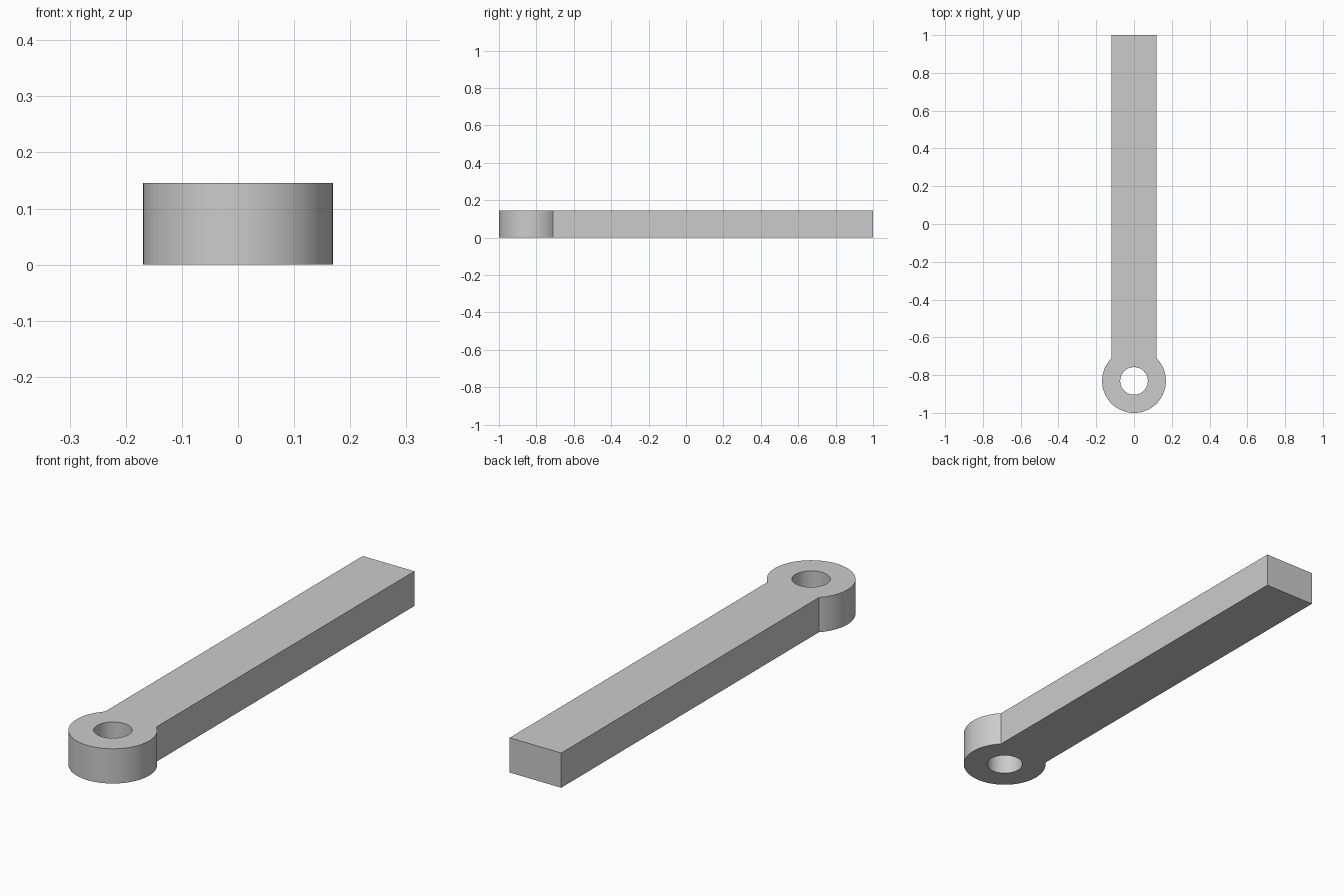
import bpy, bmesh
from math import sin, cos, pi, acos
from mathutils import Vector

if "Cube" in bpy.data.objects:
    bpy.data.objects.remove(bpy.data.objects["Cube"], do_unlink=True)

HEIGHT = 0.146
HALF_WIDTH = 0.12
EYE_RADIUS = 0.169
HOLE_RADIUS = 0.073
EYE_Y = EYE_RADIUS - 1
FRONT_STEPS, BACK_STEPS = 72, 24

grey = bpy.data.materials.new("plain grey")
grey.use_nodes = True
grey.diffuse_color = (0.6, 0.6, 0.6, 1)
grey.node_tree.nodes["Principled BSDF"].inputs["Base Color"].default_value = grey.diffuse_color

bm = bmesh.new()


def polar(radius, angle):
    return bm.verts.new((radius * cos(angle), EYE_Y + radius * sin(angle), 0))


def sweep(start, end, steps):
    return [start + (end - start) * i / steps for i in range(steps + 1)]


# Angles where the bar's sides meet the round eye
right_join = acos(HALF_WIDTH / EYE_RADIUS)
left_join = pi - right_join
front = sweep(left_join, right_join + 2 * pi, FRONT_STEPS)
back = sweep(right_join, left_join, BACK_STEPS)

# Eye: ring of faces around the front of the hole
outer = [polar(EYE_RADIUS, a) for a in front]
inner = [polar(HOLE_RADIUS, a) for a in front]
for i in range(FRONT_STEPS):
    bm.faces.new((outer[i], outer[i + 1], inner[i + 1], inner[i]))

# Bar: one face from the back of the hole to the square end
hole_back = [polar(HOLE_RADIUS, a) for a in back[1:-1]]
corners = [bm.verts.new((x, 1, 0)) for x in (HALF_WIDTH, -HALF_WIDTH)]
bm.faces.new([outer[-1]] + corners + [outer[0], inner[0]] + hole_back[::-1] + [inner[-1]])

# Thickness
solid = bmesh.ops.extrude_face_region(bm, geom=bm.faces[:])
top = [v for v in solid["geom"] if isinstance(v, bmesh.types.BMVert)]
bmesh.ops.translate(bm, verts=top, vec=Vector((0, 0, HEIGHT)))
bmesh.ops.recalc_face_normals(bm, faces=bm.faces[:])

mesh = bpy.data.meshes.new("eye_bar")
bm.to_mesh(mesh)
bm.free()
mesh.materials.append(grey)
bar = bpy.data.objects.new("eye_bar", mesh)
bpy.context.collection.objects.link(bar)

# Smooth round walls, sharp rims
bpy.ops.object.select_all(action="DESELECT")
bar.select_set(True)
bpy.context.view_layer.objects.active = bar
bpy.ops.object.shade_smooth_by_angle(angle=pi / 6)
